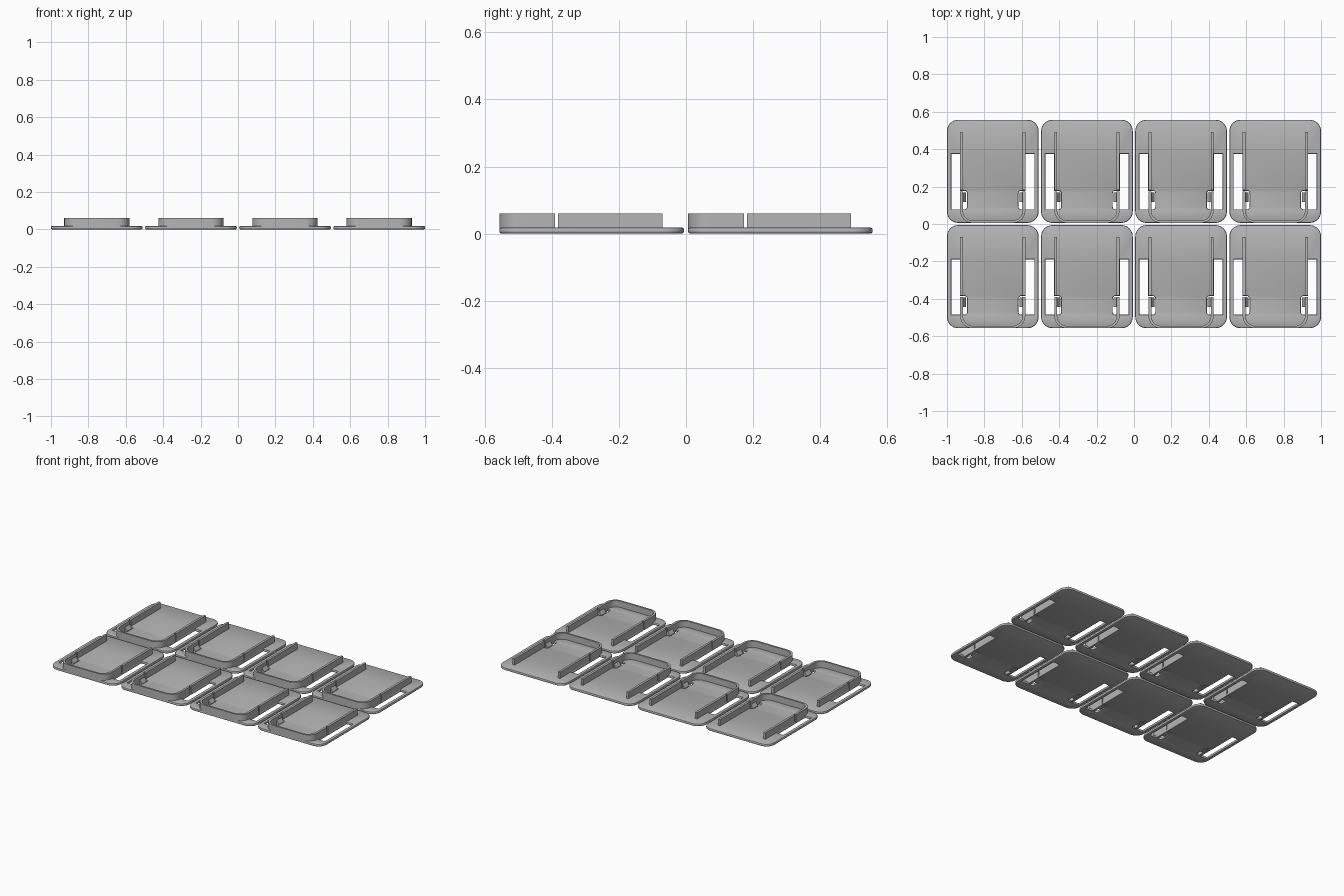
import bpy, bmesh, math
from mathutils import Vector

if "Cube" in bpy.data.objects:
    bpy.data.objects.remove(bpy.data.objects["Cube"])

grey = bpy.data.materials.new("plastic_grey")
grey.diffuse_color = (0.46, 0.46, 0.46, 1)
grey.use_nodes = True
grey.node_tree.nodes["Principled BSDF"].inputs["Base Color"].default_value = grey.diffuse_color

WALL_TOP, PLATE_TOP = 0.06, 0.018


def rounded(corners, steps=8):
    """Closed outline from right-angled corners given as (x, y, radius)."""
    pts = []
    for i, (x, y, r) in enumerate(corners):
        p = Vector((x, y))
        if r == 0:
            pts.append(p)
            continue
        d1 = (Vector(corners[i - 1][:2]) - p).normalized()
        d2 = (Vector(corners[(i + 1) % len(corners)][:2]) - p).normalized()
        c = p + (d1 + d2) * r
        for k in range(steps + 1):
            t = math.pi / 2 * k / steps
            pts.append(c - (d2 * math.cos(t) + d1 * math.sin(t)) * r)
    return pts


def inset(pts, d):
    """Move an outline to its left by d with mitred corners."""
    out = []
    for i, p in enumerate(pts):
        a = (p - pts[i - 1]).normalized()
        b = (pts[(i + 1) % len(pts)] - p).normalized()
        na, nb = Vector((-a.y, a.x)), Vector((-b.y, b.x))
        out.append(p + (na + nb) * (d / (1 + na.dot(nb))))
    return out


def skin(bm, pts, profile):
    """Stack inset copies of an outline and return the bottom and top edge loops."""
    rings = [[bm.verts.new((p.x, p.y, z)) for p in inset(pts, d)] for d, z in profile]
    n = len(pts)
    for lo, hi in zip(rings, rings[1:]):
        for i in range(n):
            j = (i + 1) % n
            bm.faces.new((lo[i], lo[j], hi[j], hi[i]))
    return [[bm.edges.get((r[i], r[(i + 1) % n])) for i in range(n)]
            for r in (rings[0], rings[-1])]


def finish(bm, name):
    bmesh.ops.recalc_face_normals(bm, faces=bm.faces)
    me = bpy.data.meshes.new(name)
    bm.to_mesh(me)
    bm.free()
    me.materials.append(grey)
    ob = bpy.data.objects.new(name, me)
    bpy.context.collection.objects.link(ob)
    bpy.ops.object.select_all(action='DESELECT')
    ob.select_set(True)
    bpy.context.view_layer.objects.active = ob
    bpy.ops.object.shade_smooth_by_angle(angle=math.radians(35))
    return ob


def prism(bm, pts, z0, z1):
    skin(bm, pts, [(0, z0), (0, z1)])
    for z in (z0, z1):
        ring = [v for v in bm.verts if v.is_boundary and abs(v.co.z - z) < 1e-6]
        edges = {e for v in ring for e in v.link_edges if e.is_boundary}
        bmesh.ops.triangle_fill(bm, edges=list(edges), use_beauty=True)


def box(bm, x0, x1, y0, y1, z0, z1):
    prism(bm, rounded([(x0, y0, 0), (x1, y0, 0), (x1, y1, 0), (x0, y1, 0)]), z0, z1)


# base plate: rounded rectangle with a soft rim and two notched slots
bm = bmesh.new()
W, H, R = 0.245, 0.2755, 0.06
rim = [(0.006, 0), (0.002, 0.002), (0, 0.006), (0, 0.012), (0.002, 0.016), (0.006, PLATE_TOP)]
outer = rounded([(-W, -H, R), (W, -H, R), (W, H, R), (-W, H, R)])
slot = rounded([(-0.222, -0.203, 0), (-0.222, 0.093, 0), (-0.176, 0.093, 0),
                (-0.176, -0.104, 0), (-0.138, -0.104, 0.012), (-0.138, -0.203, 0.012)], 4)
mirrored = [Vector((-p.x, p.y)) for p in reversed(slot)]
loops = [skin(bm, o, rim) for o in (outer, slot, mirrored)]
for level in (0, 1):
    bmesh.ops.triangle_fill(bm, edges=[e for l in loops for e in l[level]], use_beauty=True)
plate = finish(bm, "base_plate")

# front wall: U-shaped, ending in a free arm on each side
bm = bmesh.new()
X, T, YF, YE = 0.174, 0.015, -0.2755, -0.2
u = rounded([(-X, YE, 0), (-X, YF, 0.065), (X, YF, 0.065), (X, YE, 0),
             (X - T, YE, 0), (X - T, YF + 0.012, 0.053), (-X + T, YF + 0.012, 0.053),
             (-X + T, YE, 0)])
prism(bm, u, 0.008, WALL_TOP)
front_wall = finish(bm, "front_wall")

# spring arms over the notches, each with a wedge-shaped catch facing inward
bm = bmesh.new()
for s in (-1, 1):
    a, b = sorted((s * X, s * (X - T)))
    box(bm, a, b, YE, -0.109, 0.002, WALL_TOP)
    section = [(X - T, 0.004), (0.142, 0.004), (0.142, 0.014), (X - T, 0.036)]
    ends = [[bm.verts.new((s * x, y, z)) for x, z in section] for y in (-0.163, -0.112)]
    for ring in ends:
        bm.faces.new(ring)
    for i in range(4):
        j = (i + 1) % 4
        bm.faces.new((ends[0][i], ends[0][j], ends[1][j], ends[1][i]))
arms = finish(bm, "spring_arms")

# straight side walls behind the arms
bm = bmesh.new()
for s in (-1, 1):
    a, b = sorted((s * X, s * (X - T)))
    box(bm, a, b, -0.1, 0.2115, 0.01, WALL_TOP)
sides = finish(bm, "side_walls")

# lay out four columns by two rows
places = [(-0.755 + 0.50333 * c, y) for y in (-0.2815, 0.2815) for c in range(4)]
for part in (plate, front_wall, arms, sides):
    for k, (x, y) in enumerate(places):
        ob = part if k == 0 else part.copy()
        if k:
            bpy.context.collection.objects.link(ob)
        ob.location = (x, y, 0)
